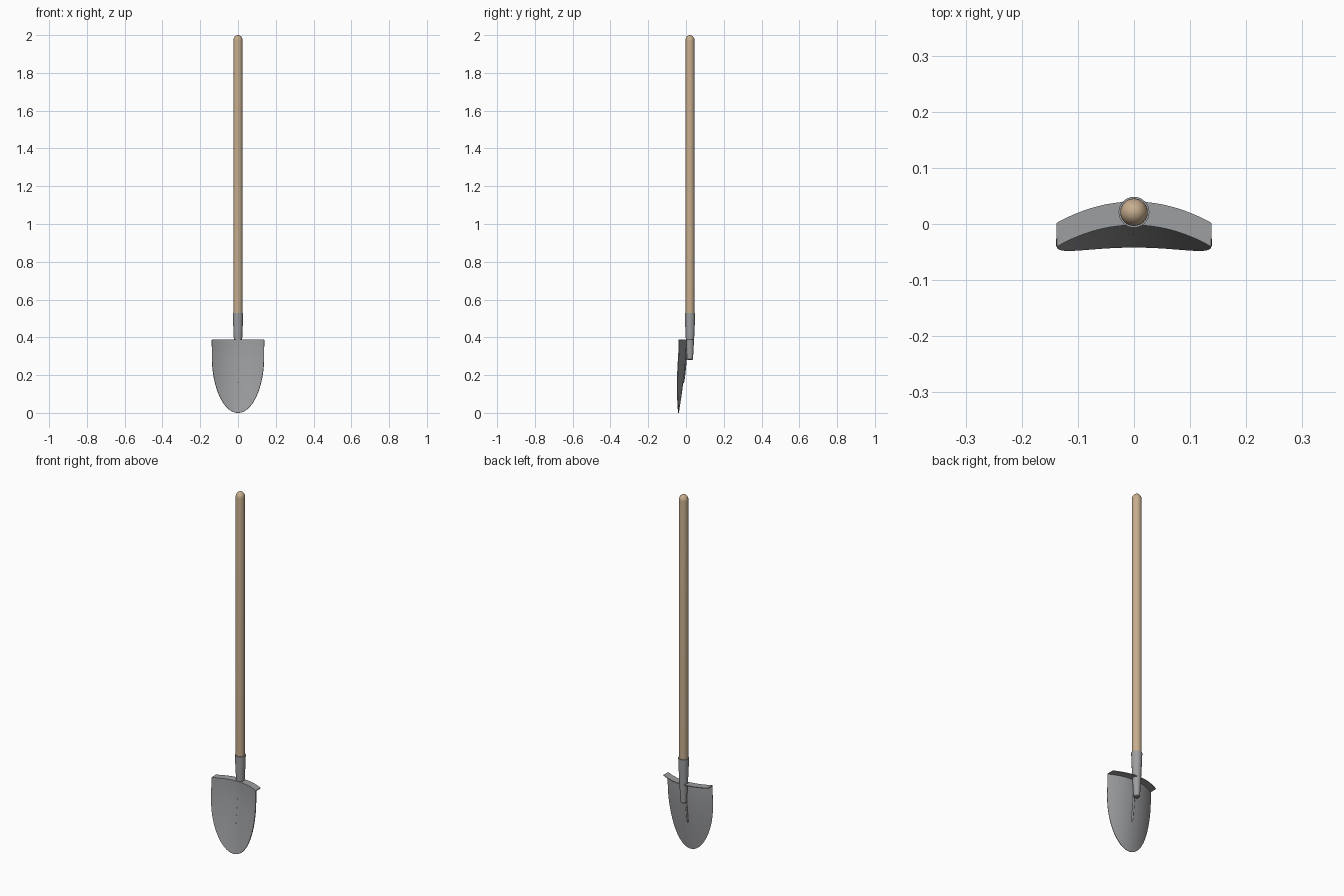
import bpy, bmesh, math

if "Cube" in bpy.data.objects:
    bpy.data.objects.remove(bpy.data.objects["Cube"])

AXIS_Y = 0.021   # handle and socket axis
HALF_W = 0.138   # blade half width
TOP_Z = 0.3875
SHOULDER = 0.30  # where the rounded outline starts


def material(name, color):
    mat = bpy.data.materials.new(name)
    mat.diffuse_color = (*color, 1)
    mat.use_nodes = True
    mat.node_tree.nodes["Principled BSDF"].inputs["Base Color"].default_value = mat.diffuse_color
    return mat


steel = material("steel", (0.34, 0.345, 0.355))
wood = material("wood", (0.57, 0.42, 0.27))


def finish(name, bm, mat, thickness=0):
    bmesh.ops.remove_doubles(bm, verts=bm.verts, dist=1e-5)
    bmesh.ops.recalc_face_normals(bm, faces=bm.faces)
    mesh = bpy.data.meshes.new(name)
    bm.to_mesh(mesh)
    bm.free()
    mesh.materials.append(mat)
    ob = bpy.data.objects.new(name, mesh)
    bpy.context.collection.objects.link(ob)
    bpy.ops.object.select_all(action='DESELECT')
    ob.select_set(True)
    bpy.context.view_layer.objects.active = ob
    if thickness:
        mod = ob.modifiers.new("thickness", 'SOLIDIFY')
        mod.thickness = thickness
        mod.offset = 0
        mod.use_even_offset = True
        bpy.ops.object.modifier_apply(modifier=mod.name)
    bpy.ops.object.shade_smooth_by_angle(angle=math.radians(35))
    return ob


def skin(bm, rows, closed=False):
    """Bridge rows of points with quads."""
    grid = [[bm.verts.new(p) for p in row] for row in rows]
    for a, b in zip(grid, grid[1:]):
        n = len(a)
        for i in range(n if closed else n - 1):
            j = (i + 1) % n
            bm.faces.new((a[i], a[j], b[j], b[i]))
    return grid


def tube(name, rings, mat, sides=24):
    """Capped tube through (radius, y, z) rings."""
    bm = bmesh.new()
    rows = [[(r * math.cos(2 * math.pi * i / sides),
              y + r * math.sin(2 * math.pi * i / sides), z)
             for i in range(sides)] for r, y, z in rings]
    grid = skin(bm, rows, closed=True)
    bm.faces.new(grid[0])
    bm.faces.new(grid[-1])
    return finish(name, bm, mat)


def spine_y(z):
    """Centre line of the blade: upright at the top, leaning forward to the tip."""
    t = max(0.0, 0.34 - z) / 0.34
    return -0.040 * t ** 1.4


# Blade: arched sheet with rounded point and a foot tread folded back on top
outline = []
for k in range(17):
    a = math.pi / 2 * k / 16
    outline.append((SHOULDER * (1 - math.cos(a)), HALF_W * max(math.sin(a), 0.001), 0))
outline += [(0.345, HALF_W, 0), (TOP_Z, HALF_W, 0),
            (TOP_Z, HALF_W, 0.02), (TOP_Z, HALF_W, 0.04)]
COLS = 24
rows = []
for z, w, back in outline:
    row = []
    for i in range(COLS + 1):
        x = w * (2 * i / COLS - 1)
        row.append((x, spine_y(z) - 0.038 * (x / HALF_W) ** 2 + back, z))
    rows.append(row)
bm = bmesh.new()
skin(bm, rows)
finish("blade", bm, steel, thickness=0.004)

# Tapered socket
tube("socket", [(0.012, AXIS_Y, 0.28), (0.016, AXIS_Y, 0.284), (0.019, AXIS_Y, 0.34),
                (0.0225, AXIS_Y, 0.40), (0.0265, AXIS_Y, 0.49), (0.0275, AXIS_Y, 0.53)], steel)

# Thin rib running down the back of the blade
rib = [(0.001, spine_y(0.155) + 0.001, 0.155), (0.004, spine_y(0.158) + 0.001, 0.158)]
rib += [(0.005, spine_y(z) + 0.0025, z) for z in (0.17, 0.22, 0.26, 0.30, 0.34, 0.38)]
tube("blade_rib", rib, steel, 12)

# Wooden handle with domed end
R = 0.0245
dome = [(max(R * math.cos(math.pi / 2 * k / 8), 0.0005), AXIS_Y,
         1.97 + 0.03 * math.sin(math.pi / 2 * k / 8)) for k in range(9)]
tube("handle", [(0.0235, AXIS_Y, 0.50), (R, AXIS_Y, 0.55)] + dome, wood)
